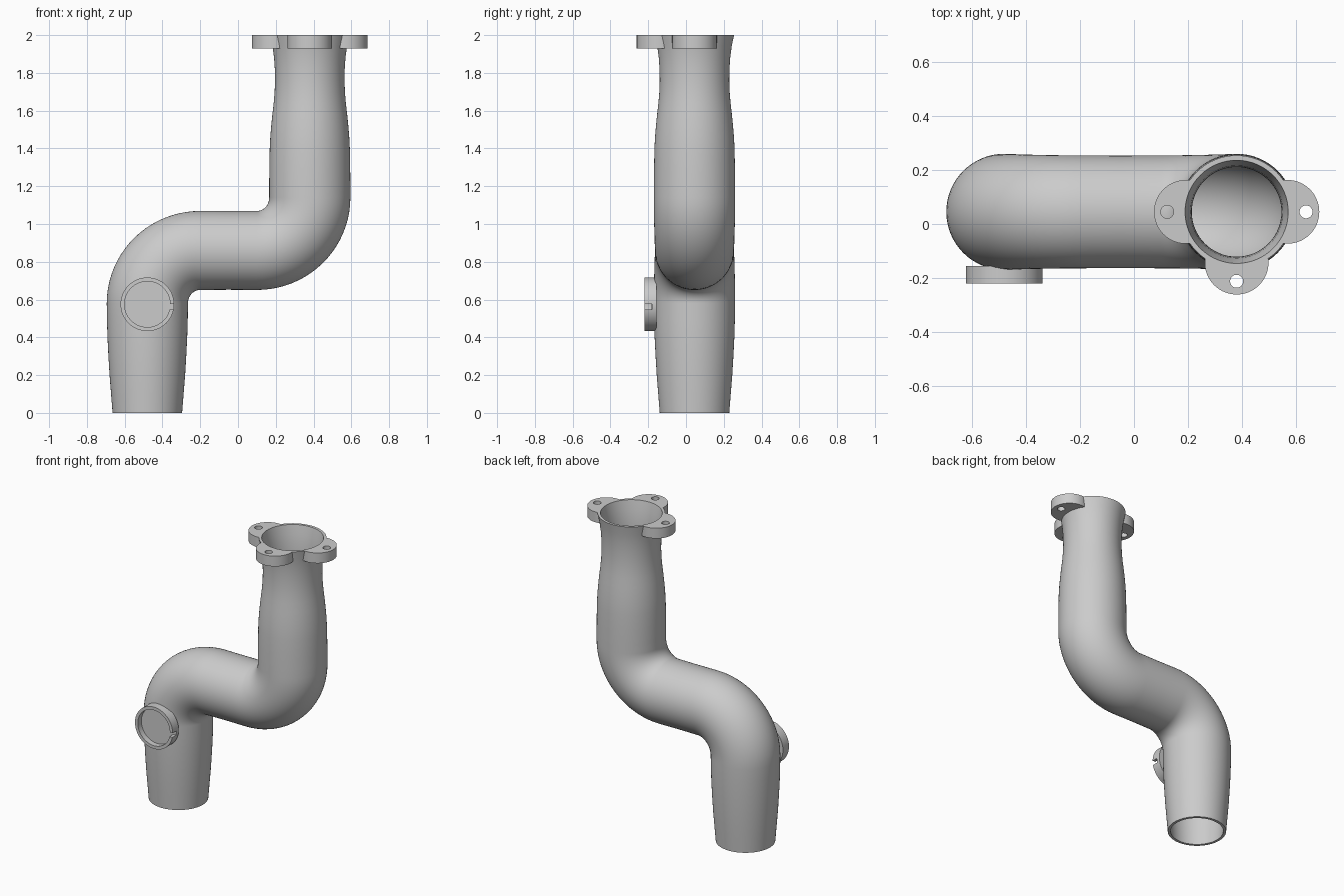
import bpy, bmesh, math
from mathutils import Vector, Matrix

if "Cube" in bpy.data.objects:
    bpy.data.objects.remove(bpy.data.objects["Cube"])

CY = 0.045          # y of the pipe axis
XL, XR = -0.48, 0.38  # x of lower and upper legs
SEG = 64
WALL = 0.018


def make_object(name, bm):
    bmesh.ops.recalc_face_normals(bm, faces=bm.faces[:])
    me = bpy.data.meshes.new(name)
    bm.to_mesh(me)
    bm.free()
    ob = bpy.data.objects.new(name, me)
    bpy.context.collection.objects.link(ob)
    return ob


def smooth(ob):
    bpy.ops.object.select_all(action='DESELECT')
    ob.select_set(True)
    bpy.context.view_layer.objects.active = ob
    bpy.ops.object.shade_smooth_by_angle(angle=math.radians(35))


def cylinder(name, r, depth, loc):
    bm = bmesh.new()
    bmesh.ops.create_cone(bm, cap_ends=True, segments=SEG, radius1=r, radius2=r,
                          depth=depth, matrix=Matrix.Translation(loc))
    return make_object(name, bm)


def cut(ob, cutter):
    mod = ob.modifiers.new("cut", 'BOOLEAN')
    mod.operation = 'DIFFERENCE'
    mod.solver = 'EXACT'
    mod.object = cutter
    bpy.ops.object.select_all(action='DESELECT')
    bpy.context.view_layer.objects.active = ob
    ob.select_set(True)
    bpy.ops.object.modifier_apply(modifier=mod.name)
    bpy.data.objects.remove(cutter)


def bend(cx, cz, a0, a1, turn, r0, r1, n=20):
    # quarter bend of the centre line: (x, z, tangent angle, radius)
    out = []
    for i in range(1, n + 1):
        t = i / n
        a = math.radians(a0 + (a1 - a0) * t)
        r = r0 + (r1 - r0) * t * t * (3 - 2 * t)
        out.append((cx + 0.28 * math.cos(a), cz + 0.28 * math.sin(a),
                    a + math.radians(turn), r))
    return out


# S-shaped pipe: centre line stations with outer radius
up = math.pi / 2
lower = [(0, .184), (.05, .188), (.1, .192), (.2, .2), (.3, .206), (.4, .211), (.5, .214), (.58, .215)]
upper = [(1.2, .215), (1.3, .214), (1.4, .212), (1.46, .209), (1.52, .204), (1.58, .198),
         (1.64, .191), (1.7, .186), (1.76, .184), (1.82, .185), (1.88, .189), (1.94, .197), (2, .209)]
stations = [(XL, z, up, r) for z, r in lower]
stations += bend(-0.2, 0.58, 180, 90, -90, .215, .209)
stations += [(-0.05, 0.86, 0, .208), (0.1, 0.86, 0, .209)]
stations += bend(0.1, 1.14, -90, 0, 90, .209, .215)
stations += [(XR, z, up, r) for z, r in upper]

bm = bmesh.new()


def ring(st, inset):
    x, z, a, r = st
    side = Vector((math.sin(a), 0, -math.cos(a)))
    verts = []
    for i in range(SEG):
        t = 2 * math.pi * i / SEG
        p = Vector((x, CY, z)) + (r - inset) * (math.cos(t) * side + math.sin(t) * Vector((0, 1, 0)))
        verts.append(bm.verts.new(p))
    return verts


rings = [ring(s, 0) for s in stations] + [ring(s, WALL) for s in reversed(stations)]
for k, a in enumerate(rings):
    b = rings[(k + 1) % len(rings)]
    for i in range(SEG):
        j = (i + 1) % SEG
        bm.faces.new((a[i], a[j], b[j], b[i]))
smooth(make_object("pipe", bm))

# Three drilled flange ears around the top mouth
for name, dx, dy in (("left_ear", -1, 0), ("right_ear", 1, 0), ("front_ear", 0, -1)):
    ear = cylinder(name, 0.118, 0.07, (XR + dx * 0.188, CY + dy * 0.188, 1.965))
    cut(ear, cylinder("bore_cutter", 0.194, 0.3, (XR, CY, 1.965)))
    cut(ear, cylinder("hole_cutter", 0.024, 0.3, (XR + dx * 0.257, CY + dy * 0.257, 1.965)))
    smooth(ear)

# Round boss on the front of the lower leg, turned from a (radius, y) profile
bm = bmesh.new()
profile = [(0, -.155), (.142, -.155), (.142, -.22), (.121, -.22), (.121, -.182), (0, -.182)]
vs = [bm.verts.new((XL + r, y, 0.575)) for r, y in profile]
edges = [bm.edges.new((vs[i], vs[i + 1])) for i in range(len(vs) - 1)]
bmesh.ops.spin(bm, geom=vs + edges, cent=(XL, 0, 0.575), axis=(0, 1, 0),
               angle=2 * math.pi, steps=SEG, use_duplicate=False)
bmesh.ops.remove_doubles(bm, verts=bm.verts[:], dist=1e-5)
boss = make_object("boss", bm)

# Small notch through the boss rim
bm = bmesh.new()
bmesh.ops.create_cube(bm, size=1, matrix=Matrix.Translation((-0.335, -0.21, 0.562))
                      @ Matrix.Diagonal((0.062, 0.06, 0.03, 1)))
cut(boss, make_object("notch_cutter", bm))
smooth(boss)
